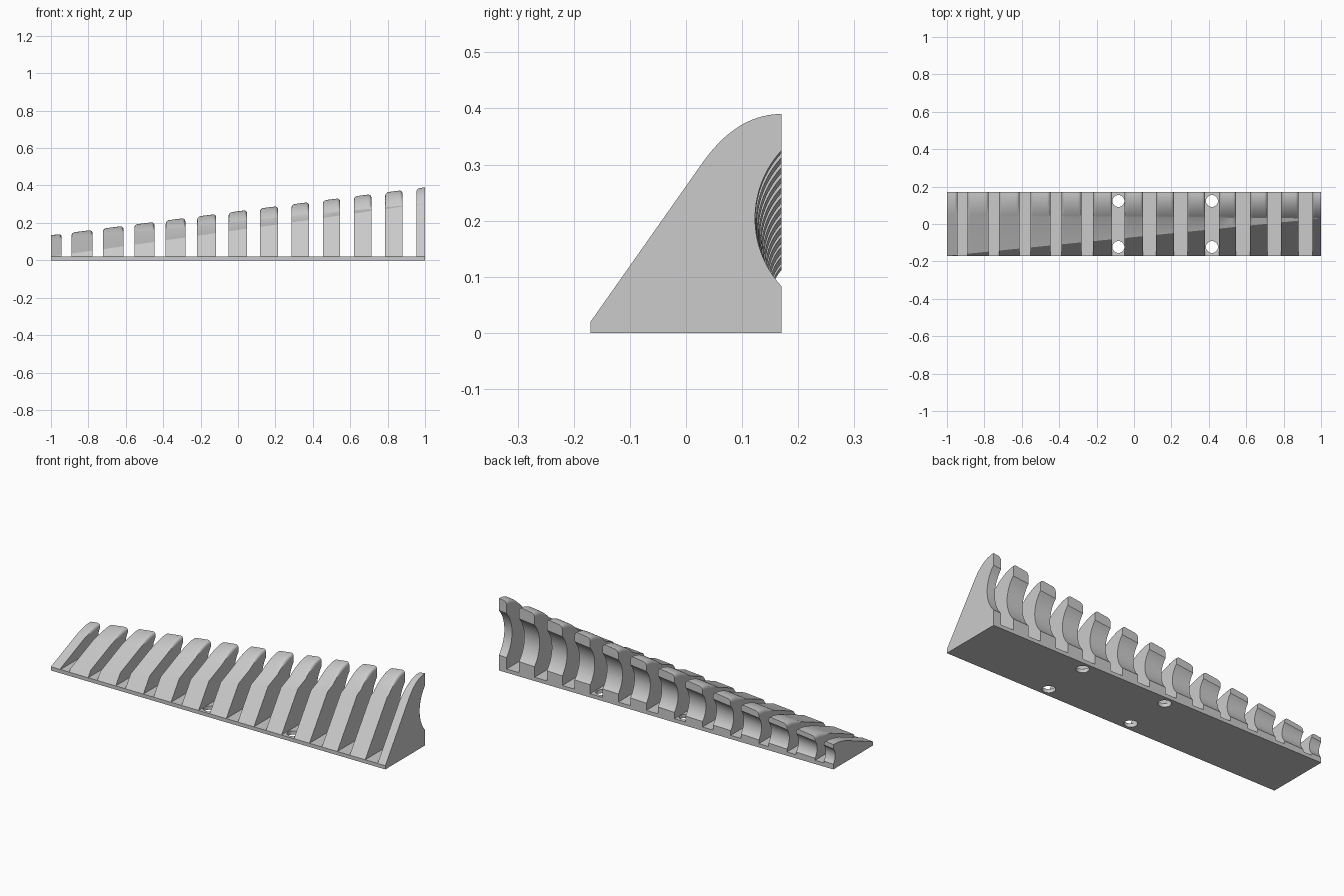
import bpy, bmesh, math

cube = bpy.data.objects.get("Cube")
if cube:
    bpy.data.objects.remove(cube, do_unlink=True)

HALF_DEPTH, BASE_TOP, FILLET = 0.17, 0.02, 0.018

grey = bpy.data.materials.new("plain_grey")
grey.use_nodes = True
colour = (0.6, 0.6, 0.6, 1)
grey.diffuse_color = colour
grey.node_tree.nodes["Principled BSDF"].inputs["Base Color"].default_value = colour


def finish(bm, name):
    bmesh.ops.recalc_face_normals(bm, faces=bm.faces)
    for e in bm.edges:
        e.smooth = len(e.link_faces) == 2 and e.calc_face_angle() < math.radians(25)
    mesh = bpy.data.meshes.new(name)
    bm.to_mesh(mesh)
    bm.free()
    mesh.materials.append(grey)
    obj = bpy.data.objects.new(name, mesh)
    bpy.context.collection.objects.link(obj)
    return obj


def lerp(a, b, t):
    return a + (b - a) * t


def profile(x, drop):
    """Side outline of the tapering block at x, crest lowered by drop."""
    f = (x + 1) / 2
    top = lerp(0.134, 0.39, f)
    k = top / 0.39
    # sloping front, folded along its diagonal
    pts = [(-HALF_DEPTH, BASE_TOP),
           (lerp(-HALF_DEPTH, 0.03, f), lerp(BASE_TOP, 0.304, f))]
    # rounded crest
    y0, z0, yc = lerp(0.04, 0.03, f), lerp(0.106, 0.304, f), lerp(0.108, 0.091, f)
    n = 14
    for i in range(n + 1):
        t = i / n
        y = (1 - t) ** 2 * y0 + 2 * t * (1 - t) * yc + t * t * HALF_DEPTH
        z = (1 - t) ** 2 * z0 + (1 - (1 - t) ** 2) * top
        pts.append((y, z - drop * min(1, 2 * t)))
    # conical cradle in the back
    half = math.asin(0.121 / 0.179)
    n = 20
    for i in range(n + 1):
        a = lerp(half, -half, i / n)
        pts.append((HALF_DEPTH + k * (0.132 - 0.179 * math.cos(a)),
                    k * (0.204 + 0.179 * math.sin(a))))
    pts.append((HALF_DEPTH, BASE_TOP))
    return pts


def gap_half(x):
    return min(0.037, 0.026 + 0.011 * (x + 0.92) / 1.3)


def make_rib(name, x0, x1, round_left, round_right):
    steps = 5
    curve = [(FILLET * (1 - math.cos(a)), FILLET * (1 - math.sin(a)))
             for a in (math.pi / 2 * i / steps for i in range(steps + 1))]
    sections = [(x0 + d, h) for d, h in curve] if round_left else [(x0, 0)]
    sections += [(x1 - d, h) for d, h in reversed(curve)] if round_right else [(x1, 0)]
    bm = bmesh.new()
    rings = [[bm.verts.new((x, y, z)) for y, z in profile(x, h)] for x, h in sections]
    for a, b in zip(rings, rings[1:]):
        for i in range(len(a)):
            j = (i + 1) % len(a)
            bm.faces.new((a[i], a[j], b[j], b[i])).smooth = True
    bm.faces.new(rings[0])
    bm.faces.new(rings[-1])
    finish(bm, name)


# ribs separated by slots that widen toward the tall end
slots = [-11 / 12 + i / 6 for i in range(12)]
for i in range(13):
    left = -1 if i == 0 else slots[i - 1] + gap_half(slots[i - 1])
    right = 1 if i == 12 else slots[i] - gap_half(slots[i])
    make_rib(f"rib_{i + 1}", left, right, i > 0, i < 12)

# base plate with four screw holes
bm = bmesh.new()
bmesh.ops.create_cube(bm, size=1)
for v in bm.verts:
    v.co = (v.co.x * 2, v.co.y * 2 * HALF_DEPTH, (v.co.z + 0.5) * BASE_TOP)
base = finish(bm, "base_plate")

bm = bmesh.new()
for x in (slots[5], slots[8]):
    for y in (-0.123, 0.123):
        made = bmesh.ops.create_cone(bm, cap_ends=True, segments=32,
                                     radius1=0.032, radius2=0.032, depth=0.2)
        bmesh.ops.translate(bm, verts=made["verts"], vec=(x, y, 0))
cutter = finish(bm, "screw_hole_cutter")
cutter.hide_render = True

mod = base.modifiers.new("screw_holes", "BOOLEAN")
mod.operation = "DIFFERENCE"
mod.solver = "EXACT"
mod.object = cutter
bpy.context.view_layer.objects.active = base
bpy.ops.object.modifier_apply(modifier=mod.name)
bpy.data.objects.remove(cutter, do_unlink=True)
